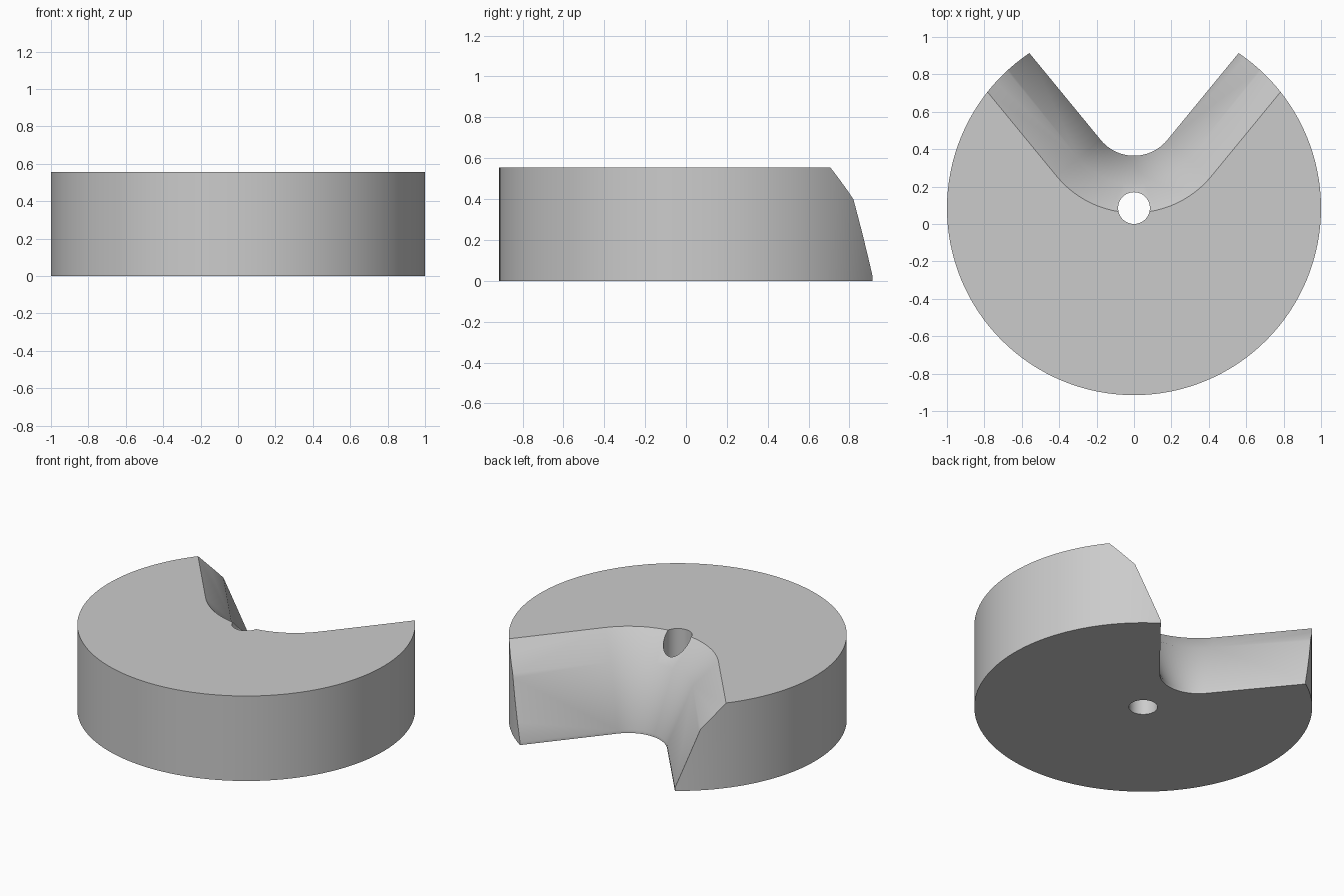
import bpy, bmesh, math
from mathutils import Vector

if "Cube" in bpy.data.objects:
    bpy.data.objects.remove(bpy.data.objects["Cube"])

HEIGHT = 0.555
CENTRE_Y = 0.085
grey = bpy.data.materials.new("plain grey")
grey.use_nodes = True
grey.diffuse_color = (0.6, 0.6, 0.6, 1)
grey.node_tree.nodes["Principled BSDF"].inputs["Base Color"].default_value = (0.6, 0.6, 0.6, 1)


def cylinder(name, radius, z0, z1, sides):
    bpy.ops.mesh.primitive_cylinder_add(
        vertices=sides, radius=radius, depth=z1 - z0,
        location=(0, CENTRE_Y, (z0 + z1) / 2))
    ob = bpy.context.object
    ob.name = name
    ob.data.materials.append(grey)
    return ob


def notch_outline(offset, steps=24):
    """Rounded V opening to the back, widened by offset."""
    lean = math.radians(50.6)
    radius = 0.23 + offset
    tip = Vector((0, 0.595))
    start = lean - math.pi / 2
    along = Vector((math.cos(lean), math.sin(lean))) * 2
    arc = []
    for i in range(steps + 1):
        a = start + (-math.pi - 2 * start) * i / steps
        arc.append(tip + radius * Vector((math.cos(a), math.sin(a))))
    return [arc[0] + along] + arc + [arc[-1] + Vector((-along.x, along.y))]


def notch_cutter():
    # Wall profile as (height, widening)
    profile = [(-0.2, 0), (0.02, 0), (0.4, 0.1525), (HEIGHT, 0.305), (0.755, 0.502)]
    bm = bmesh.new()
    rings = [[bm.verts.new((p.x, p.y, z)) for p in notch_outline(off)]
             for z, off in profile]
    for low, high in zip(rings, rings[1:]):
        for i in range(len(low)):
            j = (i + 1) % len(low)
            bm.faces.new((low[i], low[j], high[j], high[i]))
    bm.faces.new(rings[0])
    bm.faces.new(rings[-1])
    bmesh.ops.recalc_face_normals(bm, faces=bm.faces)
    mesh = bpy.data.meshes.new("notch_cutter")
    bm.to_mesh(mesh)
    bm.free()
    mesh.materials.append(grey)
    ob = bpy.data.objects.new("notch_cutter", mesh)
    bpy.context.collection.objects.link(ob)
    return ob


# Disc body, with its flared notch and centre hole cut out
cutters = [notch_cutter(), cylinder("hole_cutter", 0.085, -0.2, HEIGHT + 0.2, 48)]
disc = cylinder("notched_disc", 1, 0, HEIGHT, 128)
for cutter in cutters:
    cutter.hide_render = True
    mod = disc.modifiers.new(cutter.name, "BOOLEAN")
    mod.operation = "DIFFERENCE"
    mod.solver = "EXACT"
    mod.object = cutter
    bpy.ops.object.modifier_apply(modifier=mod.name)
for cutter in cutters:
    bpy.data.objects.remove(cutter)
bpy.ops.object.shade_smooth_by_angle(angle=math.radians(30))
